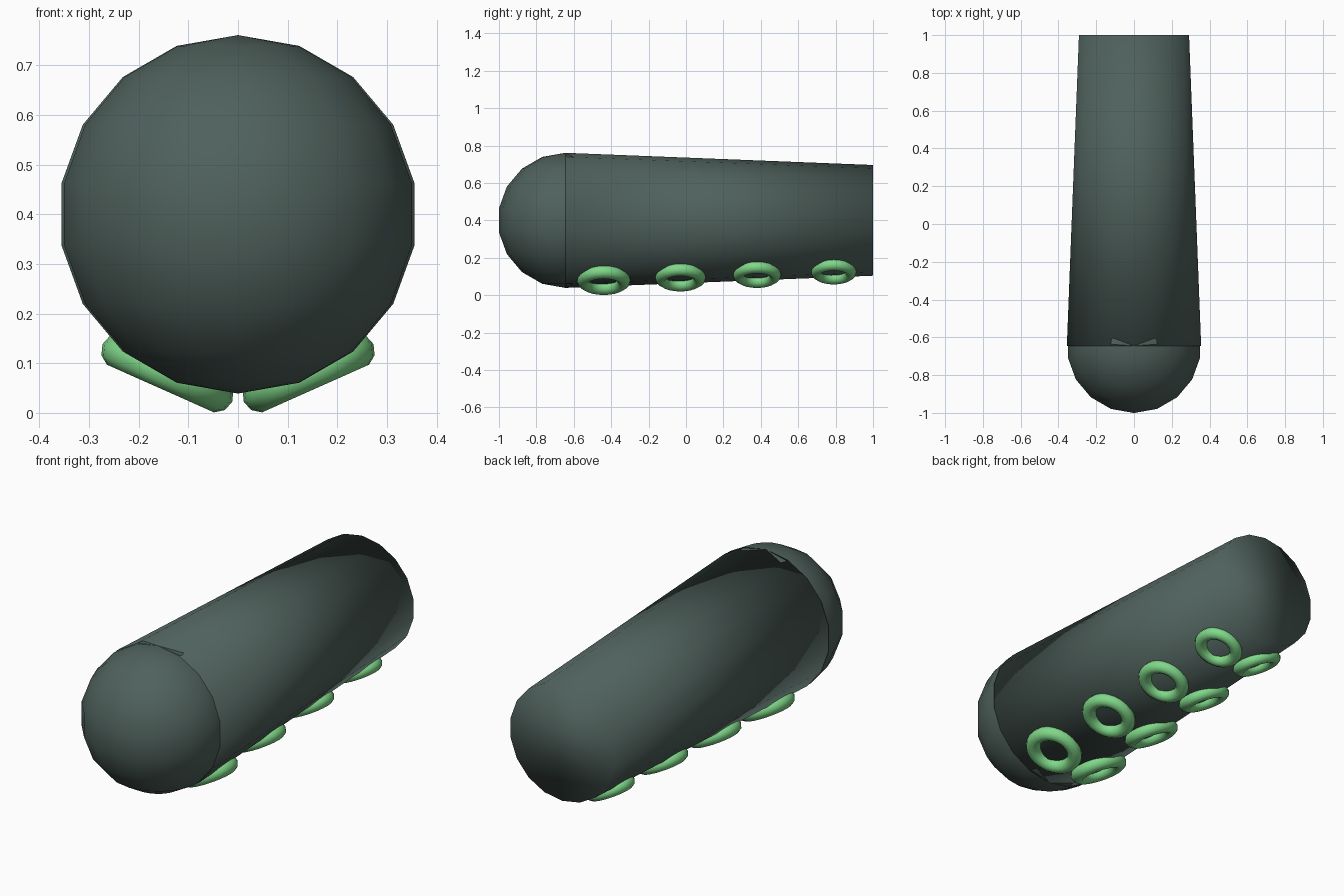
import bpy
from math import sin, cos, radians

if "Cube" in bpy.data.objects:
    bpy.data.objects.remove(bpy.data.objects["Cube"])

CZ = 0.40                                  # height of the limb axis
FRONT_Y, BACK_Y = -0.645, 1.0
R_FRONT, R_BACK = 0.361, 0.296


def material(name, rgb):
    m = bpy.data.materials.new(name)
    m.diffuse_color = (*rgb, 1.0)
    m.use_nodes = True
    m.node_tree.nodes["Principled BSDF"].inputs["Base Color"].default_value = m.diffuse_color
    return m


skin = material("dark grey green skin", (0.078, 0.119, 0.107))
green = material("light green sucker", (0.215, 0.68, 0.25))


def finish(name, mat):
    ob = bpy.context.object
    ob.name = name
    ob.data.materials.append(mat)
    bpy.ops.object.shade_smooth()
    return ob


# Tapered limb lying along y, wide end at the front
bpy.ops.mesh.primitive_cone_add(
    vertices=18, radius1=R_FRONT, radius2=R_BACK, depth=BACK_Y - FRONT_Y,
    location=(0, (FRONT_Y + BACK_Y) / 2, CZ), rotation=(radians(-90), 0, 0))
finish("limb", skin)

# Round tip
bpy.ops.mesh.primitive_uv_sphere_add(
    segments=18, ring_count=9, radius=R_FRONT, location=(0, FRONT_Y, CZ))
finish("round_tip", skin)

# Two rows of suckers on the underside, shrinking towards the back
ANGLE = radians(24)
for i in range(4):
    y = -0.44 + 0.41 * i
    k = 1 - 0.05 * i
    t = (y - FRONT_Y) / (BACK_Y - FRONT_Y)
    r = R_FRONT + (R_BACK - R_FRONT) * t - 0.003
    for side, label in ((1, "right"), (-1, "left")):
        bpy.ops.mesh.primitive_torus_add(
            major_segments=24, minor_segments=10,
            major_radius=0.107 * k, minor_radius=0.036 * k,
            location=(side * r * sin(ANGLE), y, CZ - r * cos(ANGLE)),
            rotation=(0, -side * ANGLE, 0))
        finish(f"sucker_{label}_{i + 1}", green)
